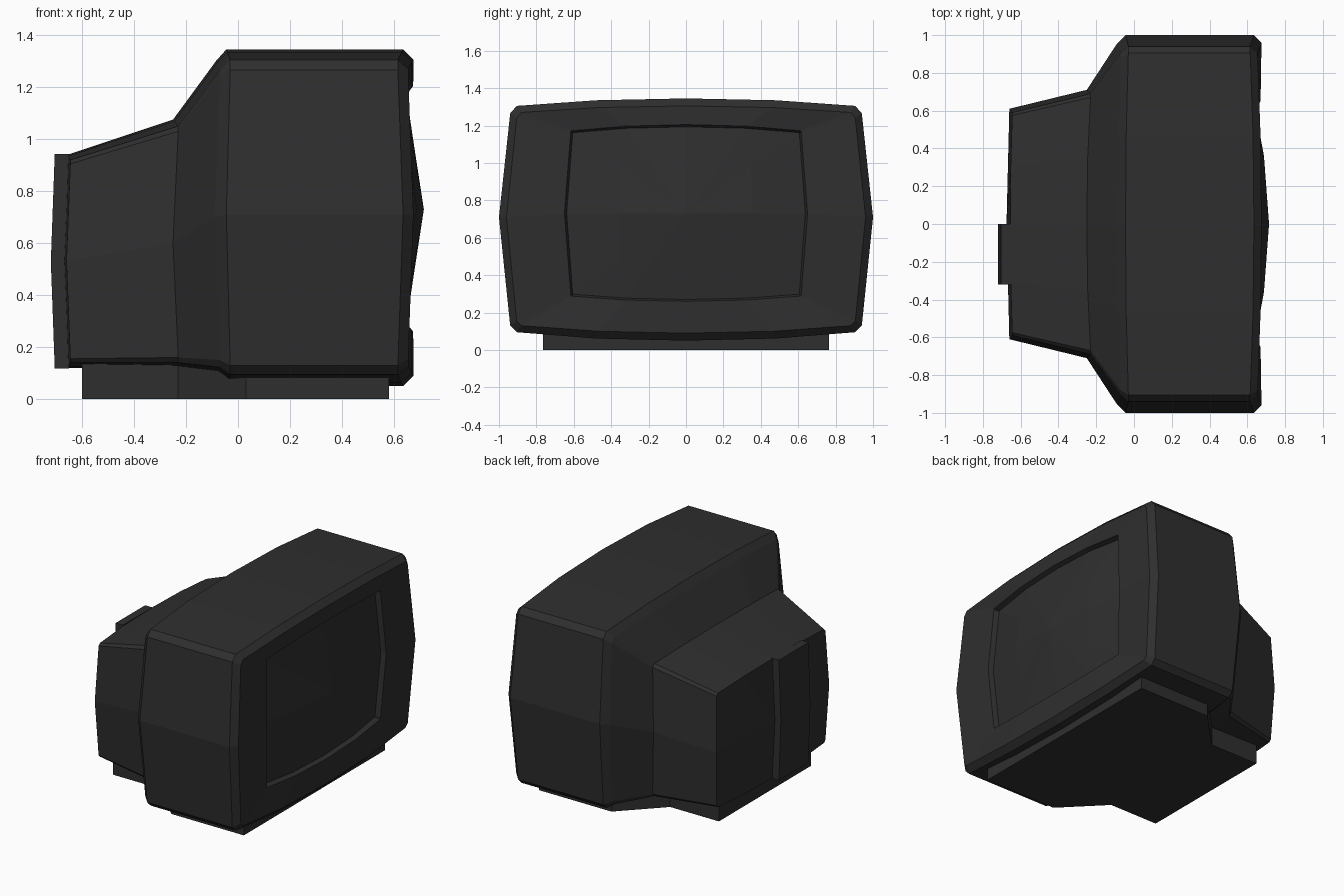
import bpy, bmesh

if "Cube" in bpy.data.objects:
    bpy.data.objects.remove(bpy.data.objects["Cube"])

mat = bpy.data.materials.new("charcoal plastic")
mat.diffuse_color = (0.028, 0.028, 0.028, 1)
mat.use_nodes = True
mat.node_tree.nodes["Principled BSDF"].inputs["Base Color"].default_value = mat.diffuse_color


def finish(bm, name):
    bmesh.ops.recalc_face_normals(bm, faces=bm.faces)
    me = bpy.data.meshes.new(name)
    bm.to_mesh(me)
    bm.free()
    me.materials.append(mat)
    ob = bpy.data.objects.new(name, me)
    bpy.context.collection.objects.link(ob)
    return ob


def ring(bm, xc, xside, xtop, ym, yo, yi, zs):
    """Bulging rectangle with cut corners: xc = x at corners, xside / xtop = x at edge middles.
    zs = top middle, top inner corner, top outer corner, side middle, then the bottom mirror order."""
    tm, ti, to, mid, bo, bi, bt = zs
    h, q = yi * 0.53, xc + 0.75 * (xtop - xc)
    half = [(xtop, 0, tm), (q, h, tm + 0.25 * (ti - tm)), (xc, yi, ti), (xc, yo, to),
            (xside, ym, mid),
            (xc, yo, bo), (xc, yi, bi), (q, h, bt + 0.25 * (bi - bt)), (xtop, 0, bt)]
    pts = half + [(x, -y, z) for x, y, z in half[-2:0:-1]]
    return [bm.verts.new(p) for p in pts]


def bridge(bm, a, b):
    n = len(a)
    for i in range(n):
        bm.faces.new((a[i], a[(i + 1) % n], b[(i + 1) % n], b[i]))


def cap(bm, r, centre):
    c = bm.verts.new(centre)
    for i in range(len(r)):
        bm.faces.new((r[i], r[(i + 1) % len(r)], c))


def loft(name, rings, start=None, end=None):
    bm = bmesh.new()
    rs = [ring(bm, *r) for r in rings]
    for a, b in zip(rs, rs[1:]):
        bridge(bm, a, b)
    if start:
        cap(bm, rs[0], start)
    if end:
        cap(bm, rs[-1], end)
    return finish(bm, name)


def prism(name, outline, lo, hi, place):
    bm = bmesh.new()
    a = [bm.verts.new(place(u, v, lo)) for u, v in outline]
    b = [bm.verts.new(place(u, v, hi)) for u, v in outline]
    bm.faces.new(a)
    bm.faces.new(b)
    bridge(bm, a, b)
    return finish(bm, name)


# casing: back tapering hood, wide front box, bevelled front rim, screen opening
full = (1.345, 1.305, 1.265, 0.71, 0.13, 0.095, 0.05)
opening = (1.205, 1.172, 1.168, 0.73, 0.292, 0.288, 0.26)
inner = (1.193, 1.162, 1.158, 0.73, 0.302, 0.298, 0.27)
loft("casing", [
    (-0.645, -0.66, -0.655, 0.61, 0.59, 0.575, (0.94, 0.92, 0.905, 0.53, 0.155, 0.14, 0.12)),
    (-0.23, -0.25, -0.25, 0.71, 0.69, 0.67, (1.075, 1.05, 1.03, 0.6, 0.16, 0.14, 0.115)),
    (-0.07, -0.09, -0.085, 0.955, 0.905, 0.88, (1.30, 1.265, 1.235, 0.7, 0.15, 0.122, 0.09)),
    (-0.03, -0.045, -0.045, 1.0, 0.94, 0.905, full),
    (0.615, 0.635, 0.635, 1.0, 0.94, 0.905, full),
    (0.655, 0.675, 0.675, 0.96, 0.905, 0.88, (1.305, 1.27, 1.24, 0.71, 0.155, 0.13, 0.09)),
    (0.65, 0.67, 0.674, 0.65, 0.616, 0.612, opening),
    (0.615, 0.637, 0.645, 0.638, 0.606, 0.602, inner),
], start=(-0.675, 0, 0.53))

# bulging screen glass
loft("screen", [
    (0.615, 0.637, 0.645, 0.638, 0.606, 0.602, inner),
    (0.658, 0.688, 0.675, 0.36, 0.345, 0.343, (0.99, 0.977, 0.975, 0.73, 0.485, 0.483, 0.47)),
], end=(0.715, 0, 0.73))

# raised panel on one half of the back
prism("back_panel", [(-0.65, 0.943), (-0.705, 0.943), (-0.72, 0.53), (-0.705, 0.118), (-0.65, 0.118)],
      -0.32, 0.0, lambda x, z, y: (x, y, z))

# foot plate, wide at the front and narrow behind
side = [(0.58, 0.765), (0.03, 0.765), (-0.23, 0.5), (-0.6, 0.5)]
prism("base", side + [(x, -y) for x, y in reversed(side)], 0.0, 0.145, lambda x, y, z: (x, y, z))
